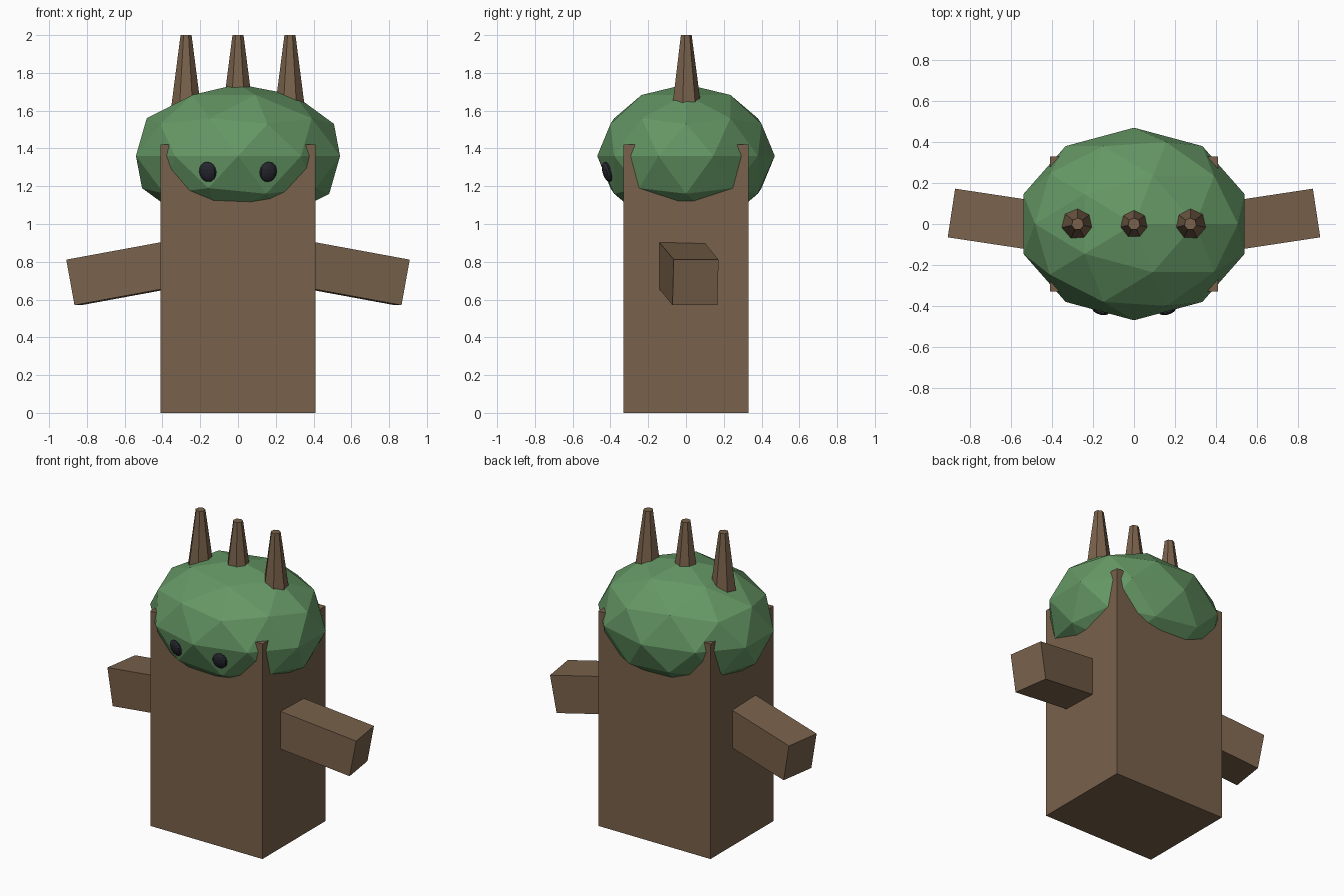
import bpy
from math import pi

if "Cube" in bpy.data.objects:
    bpy.data.objects.remove(bpy.data.objects["Cube"])


def material(name, rgb):
    m = bpy.data.materials.new(name)
    m.diffuse_color = (*rgb, 1)
    m.use_nodes = True
    m.node_tree.nodes["Principled BSDF"].inputs["Base Color"].default_value = m.diffuse_color
    return m


BARK = material("bark", (0.19, 0.12, 0.07))
LEAF = material("leaf", (0.13, 0.31, 0.13))
DARK = material("dark", (0.02, 0.02, 0.03))


def finish(name, mat, scale=(1, 1, 1)):
    ob = bpy.context.object
    ob.name = name
    ob.scale = scale
    ob.data.materials.append(mat)
    return ob


# Trunk body
bpy.ops.mesh.primitive_cube_add(size=1, location=(0, 0, 0.71))
finish("trunk", BARK, (0.82, 0.66, 1.42))

# Faceted leafy crown
bpy.ops.mesh.primitive_ico_sphere_add(subdivisions=2, radius=1, location=(0, 0, 1.36))
finish("crown", LEAF, (0.568, 0.47, 0.38))

# Tapered branch stubs on top
for i, x in enumerate((-0.275, 0, 0.275)):
    bpy.ops.mesh.primitive_cone_add(vertices=7, radius1=0.083, radius2=0.03,
                                    depth=0.4, location=(x, 0, 1.8))
    finish(f"top_branch_{i + 1}", BARK)

for side, s in (("right", 1), ("left", -1)):
    # Drooping arm, swung slightly to the back
    bpy.ops.mesh.primitive_cube_add(size=1, location=(s * 0.602, 0.01, 0.74),
                                    rotation=(0, s * 0.18, s * 0.15))
    finish(f"arm_{side}", BARK, (0.55, 0.24, 0.245))

    # Eye lying against the crown
    bpy.ops.mesh.primitive_uv_sphere_add(segments=12, ring_count=8, radius=1,
                                         location=(s * 0.16, -0.417, 1.276),
                                         rotation=(0.28, 0, s * 0.25))
    finish(f"eye_{side}", DARK, (0.047, 0.023, 0.055))
